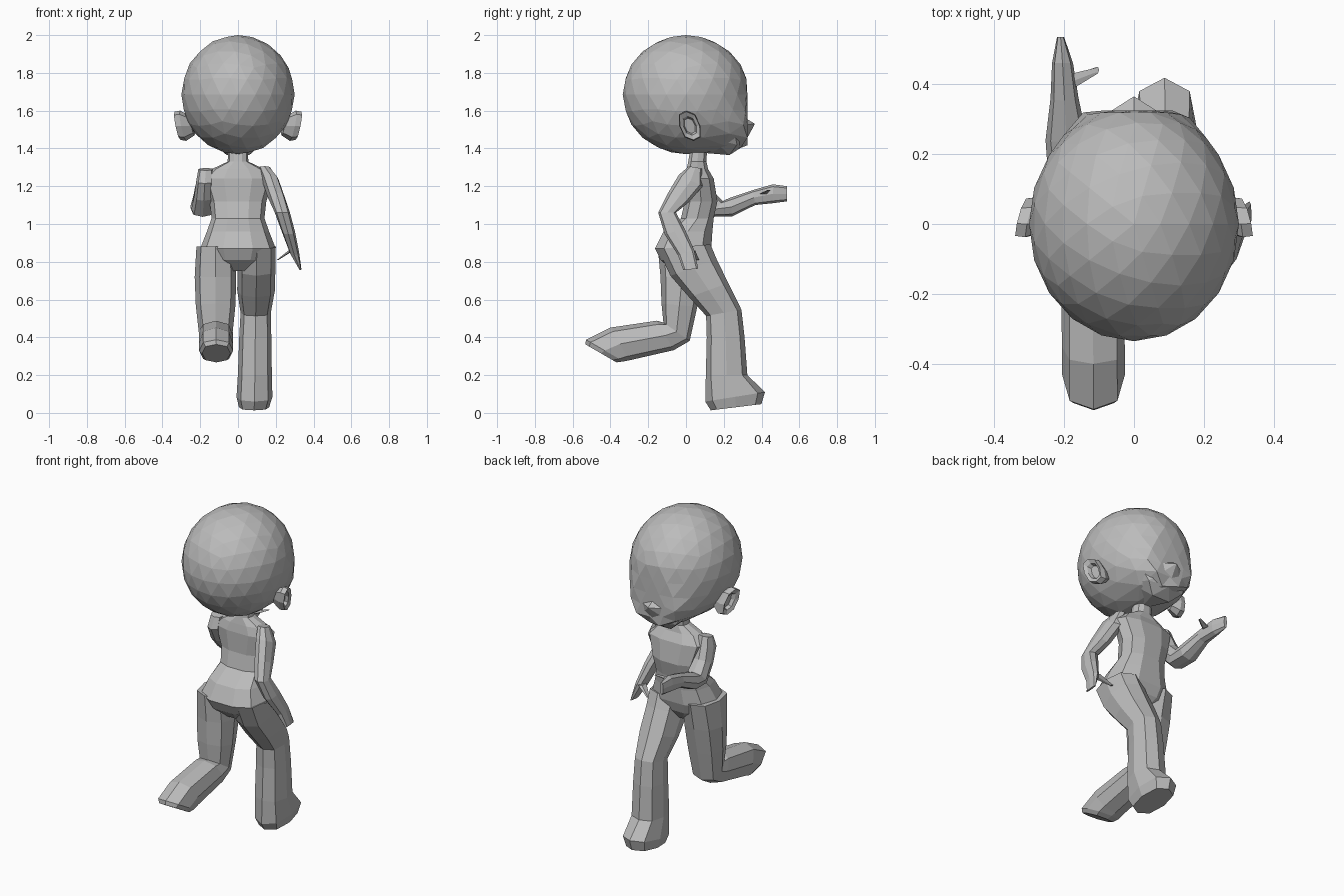
import bpy, bmesh, math
from mathutils import Vector

cube = bpy.data.objects.get("Cube")
if cube:
    bpy.data.objects.remove(cube, do_unlink=True)

grey = bpy.data.materials.new("plain grey")
grey.use_nodes = True
grey.diffuse_color = (.5, .5, .5, 1)
shader = grey.node_tree.nodes["Principled BSDF"]
shader.inputs["Base Color"].default_value = grey.diffuse_color


def finish(name, bm):
    """Turn a bmesh into a flat-shaded grey object."""
    bmesh.ops.recalc_face_normals(bm, faces=bm.faces)
    mesh = bpy.data.meshes.new(name)
    bm.to_mesh(mesh)
    bm.free()
    mesh.materials.append(grey)
    part = bpy.data.objects.new(name, mesh)
    bpy.context.collection.objects.link(part)


def rounded(value, power=.8):
    """Swell a sine or cosine so that a ring becomes slightly boxy."""
    return math.copysign(abs(value) ** power, value)


def loft(name, rings, sides):
    """Skin rings, each given as a centre and two half-axes."""
    bm = bmesh.new()
    loops = []
    for centre, across, along in rings:
        loop = []
        for k in range(sides):
            angle = math.tau * k / sides
            offset = across * rounded(math.cos(angle)) + along * rounded(math.sin(angle))
            loop.append(bm.verts.new(centre + offset))
        loops.append(loop)
    for lower, upper in zip(loops, loops[1:]):
        for k in range(sides):
            n = (k + 1) % sides
            bm.faces.new((lower[k], lower[n], upper[n], upper[k]))
    bm.faces.new(loops[0])
    bm.faces.new(loops[-1])
    finish(name, bm)


def limb(name, start_x, end_x, rings, sides=8):
    """Rings are y, z, half width, half depth and an optional pitch in degrees."""
    skin = []
    for k, (y, z, width, depth, *pitch) in enumerate(rings):
        x = start_x + (end_x - start_x) * k / (len(rings) - 1)
        lean = math.radians(sum(pitch))
        along = Vector((0, math.cos(lean), math.sin(lean))) * depth
        skin.append((Vector((x, y, z)), Vector((width, 0, 0)), along))
    loft(name, skin, sides)


# Head: faceted ball with a flattened face and a full jaw
bm = bmesh.new()
bmesh.ops.create_icosphere(bm, subdivisions=3, radius=1)
for vert in bm.verts:
    x, y, z = vert.co
    if y > 0:
        y = min(y * (1 + 1.3 * min(z, 0) ** 2), .97)
    vert.co = (x * .3, y * .335, 1.685 + z * .315)
finish("head", bm)

# Muzzle: mirrored wedge under the face
bm = bmesh.new()
for y, z in ((.365, 1.53), (.3, 1.57), (.3, 1.41), (.05, 1.38)):
    bm.verts.new((0, y, z))
for x, y, z in ((.18, .25, 1.52), (.12, .27, 1.42), (.06, .23, 1.365), (.15, .14, 1.45)):
    for side in (-1, 1):
        bm.verts.new((side * x, y, z))
bmesh.ops.convex_hull(bm, input=bm.verts)
finish("muzzle", bm)

# Ears: cupped ovals flaring away from the head
for name, side in (("left_ear", 1), ("right_ear", -1)):
    cup = []
    for x, size in ((.24, .05), (.29, .08), (.32, .075), (.31, .05), (.29, .04)):
        centre = Vector((side * x, .02, 1.52))
        across = Vector((-side * .15, .7, 0)) * size
        along = Vector((side * .2, -.25, 1)) * size
        cup.append((centre, across, along))
    loft(name, cup, sides=8)

# Torso from the neck down to the crotch
limb("torso", 0, 0, [
    (.07, 1.42, .05, .045), (.06, 1.33, .055, .05), (.06, 1.29, .14, .06),
    (.07, 1.24, .19, .08), (.08, 1.12, .15, .09), (.06, 1.03, .14, .09),
    (.01, .96, .165, .135), (-.015, .87, .2, .155), (-.01, .81, .17, .13),
    (0, .75, .07, .07)], sides=10)

# Planted leg, reaching forward to a flat foot
limb("left_leg", .1, .085, [
    (-.01, .88, .1, .14, 5), (.04, .77, .1, .13, 20), (.12, .65, .1, .11, 20),
    (.2, .53, .08, .095, 10), (.21, .4, .085, .1), (.215, .2, .09, .11),
    (.26, .085, .095, .16, 9), (.265, .03, .08, .135, 7)])

# Trailing leg, bent back at the knee
limb("right_leg", -.12, -.115, [
    (-.01, .88, .1, .14), (-.02, .72, .11, .115), (-.035, .57, .105, .095, -5),
    (-.05, .43, .09, .085, -35), (-.11, .41, .09, .09, -60), (-.35, .365, .09, .1, -60),
    (-.43, .33, .09, .115, -30), (-.45, .315, .075, .095, -30)])

# Arm swung back, with a hand hanging by the hip
limb("left_arm", .14, .33, [
    (.05, 1.3, .03, .035, -10), (.025, 1.23, .045, .07, -25), (-.04, 1.14, .045, .06, -25),
    (-.1, 1.06, .04, .047), (-.06, .96, .035, .055, 15), (0, .85, .025, .045, 20),
    (.025, .76, .006, .04, 5)])
limb("left_thumb", .28, .21, [(.02, .86, .015, .03), (.06, .81, .005, .01)], sides=5)

# Arm swung forward, with an open hand
limb("right_arm", -.17, -.21, [
    (.05, 1.29, .04, .035, 10), (.05, 1.23, .045, .06, 15), (.09, 1.15, .05, .055, 30),
    (.16, 1.08, .06, .055, 50), (.24, 1.09, .06, .05, 95), (.36, 1.14, .04, .04, 100),
    (.46, 1.16, .03, .05, 90), (.535, 1.16, .01, .04, 90)])
limb("right_thumb", -.18, -.105, [(.41, 1.16, .03, .02), (.44, 1.18, .005, .01)], sides=5)
